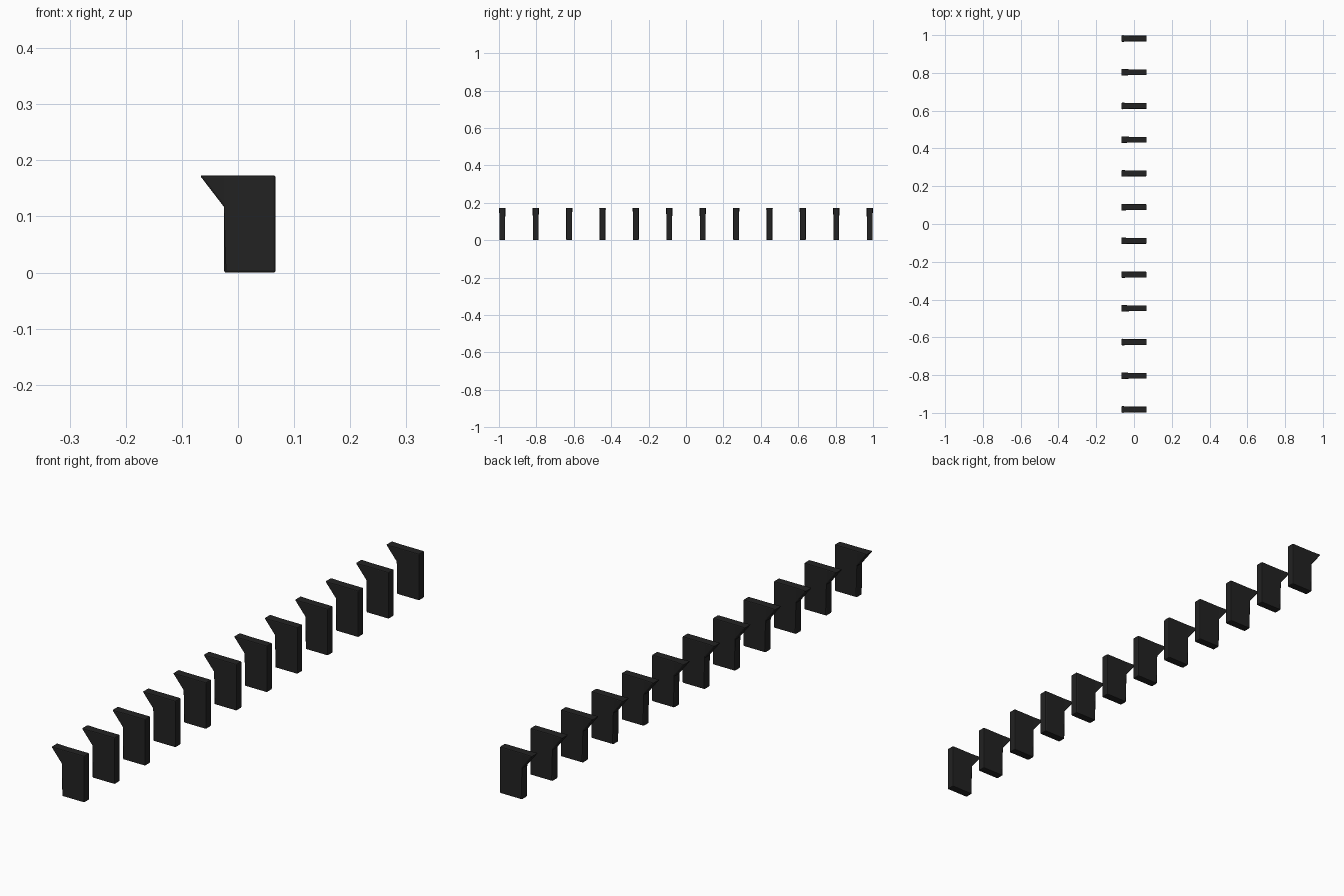
import bpy, bmesh

if "Cube" in bpy.data.objects:
    bpy.data.objects.remove(bpy.data.objects["Cube"])

COUNT = 12
END_Y = 0.982           # centre of the outermost bracket
HALF_BODY = 0.0155      # half thickness of the upright
HALF_TIP = 0.018        # half thickness at the flared tip

black = bpy.data.materials.new("matte black")
black.diffuse_color = (0.016, 0.016, 0.016, 1)
black.use_nodes = True
black.node_tree.nodes["Principled BSDF"].inputs["Base Color"].default_value = black.diffuse_color

# Bracket side profile: upright block with a wedge lip pointing to -x
# (x, z, half thickness)
profile = [(-0.025, 0.0, HALF_BODY), (0.067, 0.0, HALF_BODY),
           (0.067, 0.173, HALF_BODY), (-0.025, 0.173, HALF_BODY),
           (-0.068, 0.173, HALF_TIP), (-0.025, 0.117, HALF_BODY)]


def bracket_mesh():
    bm = bmesh.new()
    front = [bm.verts.new((x, -h, z)) for x, z, h in profile]
    back = [bm.verts.new((x, h, z)) for x, z, h in profile]
    # side faces, split into upright and lip
    for side in (front, back):
        bm.faces.new([side[i] for i in (0, 1, 2, 3, 5)])
        bm.faces.new([side[i] for i in (3, 4, 5)])
    # rim faces
    n = len(profile)
    for i in range(n):
        j = (i + 1) % n
        bm.faces.new((front[i], front[j], back[j], back[i]))
    bmesh.ops.recalc_face_normals(bm, faces=bm.faces)
    # softened outer edges
    sharp = [e for e in bm.edges if e.calc_face_angle(0) > 0.6 and e.is_convex]
    bmesh.ops.bevel(bm, geom=sharp, offset=0.0035, segments=2, profile=0.5,
                    affect='EDGES', clamp_overlap=True)
    mesh = bpy.data.meshes.new("bracket")
    bm.to_mesh(mesh)
    bm.free()
    mesh.materials.append(black)
    return mesh


# Row of equal brackets along y
mesh = bracket_mesh()
for i in range(COUNT):
    ob = bpy.data.objects.new(f"bracket_{i + 1}", mesh)
    ob.location.y = -END_Y + 2 * END_Y * i / (COUNT - 1)
    bpy.context.collection.objects.link(ob)
